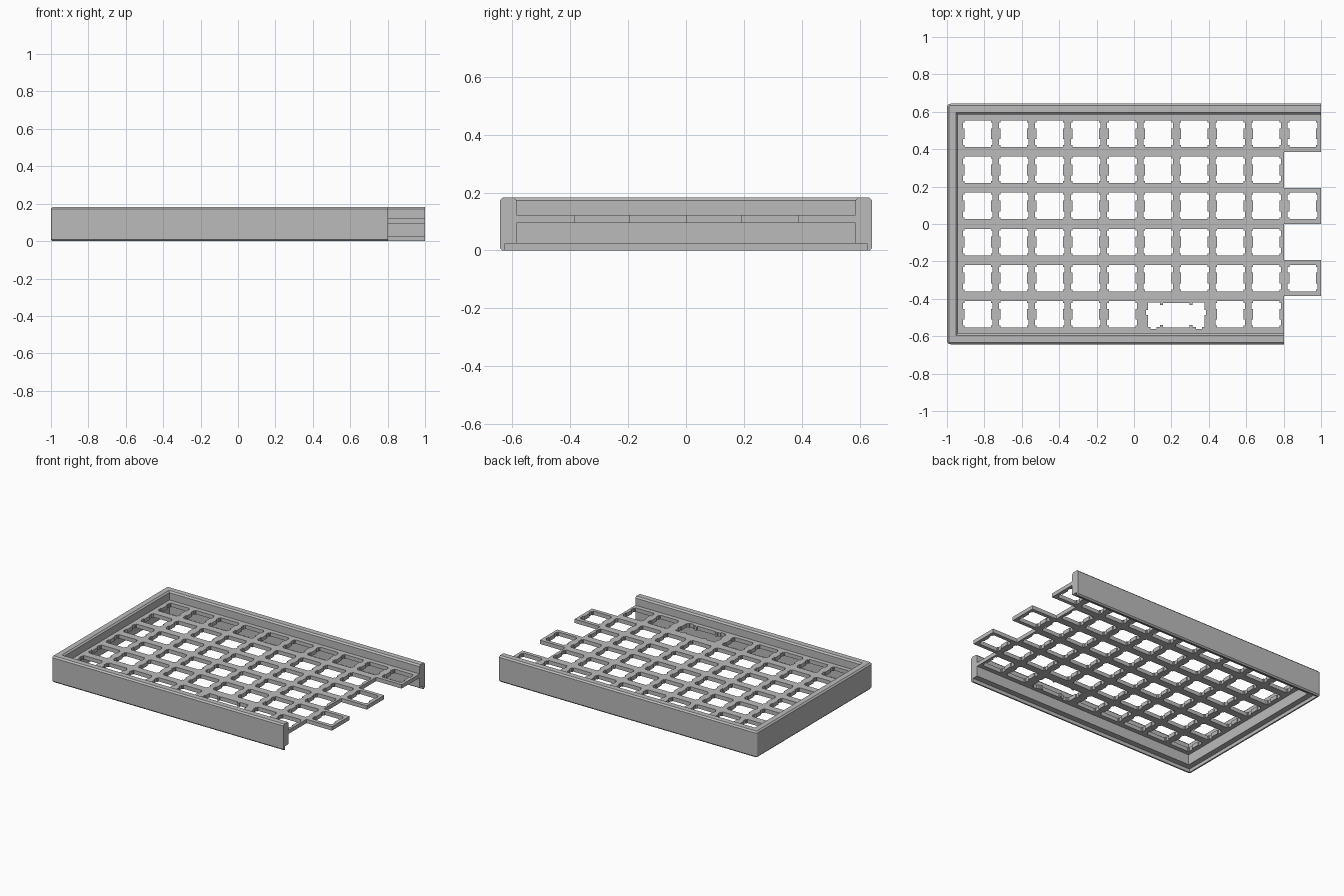
import bpy, bmesh, math
from mathutils import Vector

cube = bpy.data.objects.get("Cube")
if cube:
    bpy.data.objects.remove(cube, do_unlink=True)

PITCH = 0.193                 # spacing between keys
MM = PITCH / 19.05            # one millimetre in model units
HALF_Y, FRONT_END = 0.643, 0.8025
PLATE_LOW, PLATE_HIGH = 0.095, 0.122

grey = bpy.data.materials.new("case grey")
grey.use_nodes = True
colour = (0.5, 0.5, 0.5, 1)
grey.diffuse_color = colour
grey.node_tree.nodes["Principled BSDF"].inputs["Base Color"].default_value = colour


def add_object(name, bm):
    bmesh.ops.remove_doubles(bm, verts=bm.verts, dist=1e-5)
    bmesh.ops.recalc_face_normals(bm, faces=bm.faces)
    mesh = bpy.data.meshes.new(name)
    bm.to_mesh(mesh)
    bm.free()
    mesh.materials.clear()
    mesh.materials.append(grey)
    obj = bpy.data.objects.new(name, mesh)
    bpy.context.collection.objects.link(obj)
    return obj


# Case wall: a chamfered, rebated section swept around three sides
SECTION = [(0, 0.009), (0, 0.173), (0.01, 0.183), (0.048, 0.183), (0.058, 0.173),
           (0.058, 0.024), (0.018, 0.024), (0.018, 0), (0.008, 0)]   # inset, height
RADIUS, STEPS = 0.018, 4


def corner_point(side, angle, inset):
    reach = max(inset, RADIUS)
    grow = max(RADIUS - inset, 0)
    return (-1 + reach + grow * math.cos(angle),
            side * (HALF_Y - reach) + grow * math.sin(angle))


def wall_stations(inset):
    points = [(1, HALF_Y - inset)]
    for side, start in ((1, math.pi / 2), (-1, math.pi)):
        for i in range(STEPS + 1):
            points.append(corner_point(side, start + i / STEPS * math.pi / 2, inset))
    points.append((FRONT_END, inset - HALF_Y))
    return points


bm = bmesh.new()
rails = [[bm.verts.new((x, y, z)) for x, y in wall_stations(d)] for d, z in SECTION]
for a, b in zip(rails, rails[1:] + rails[:1]):
    for i in range(len(a) - 1):
        bm.faces.new((a[i], a[i + 1], b[i + 1], b[i]))
for end in (0, -1):
    bm.faces.new([rail[end] for rail in rails])
add_object("case_wall", bm)


# Key plate: flat outline with switch openings
def mirrored(half):
    """Complete a top-to-bottom right half outline with its left half."""
    return half + [(-x, y) for x, y in reversed(half)]


SWITCH = mirrored([(7, 7), (7, 6), (7.8, 6), (7.8, 2.9), (7, 2.9),
                   (7, -2.9), (7.8, -2.9), (7.8, -6), (7, -6), (7, -7)])
WIDE_SWITCH = mirrored([(7, 6), (7, 5), (8.5, 5), (8.5, 6.1), (15, 6.1), (15, 2.3),
                        (15.8, 2.3), (15.8, -0.5), (15, -0.5), (15, -6.8), (13.5, -6.8),
                        (13.5, -7.8), (10.4, -7.8), (10.4, -6.8), (8.5, -6.8),
                        (8.5, -5.8), (7, -5.8), (7, -7)])


def key_centre(col, row):
    return -0.836 + PITCH * col, PITCH * (2.5 - row)


def opening(shape, col, row):
    cx, cy = key_centre(col, row)
    return [(cx + x * MM, cy + y * MM) for x, y in shape]


# Right edge steps in and out with alternate rows
outline = [(-0.945, -0.59), (-0.945, 0.59)]
for row in range(6):
    x = FRONT_END if row % 2 else 1
    top = 0.59 if row == 0 else PITCH * (3 - row)
    bottom = -0.59 if row == 5 else PITCH * (2 - row)
    outline += [(x, top), (x, bottom)]

loops = [outline, opening(WIDE_SWITCH, 5.5, 5)]
for row in range(6):
    for col in range(9 if row % 2 else 10):
        if row != 5 or col not in (5, 6):
            loops.append(opening(SWITCH, col, row))

curve = bpy.data.curves.new("plate_outline", 'CURVE')
curve.dimensions = '2D'
curve.fill_mode = 'BOTH'
curve.extrude = (PLATE_HIGH - PLATE_LOW) / 2
for loop in loops:
    spline = curve.splines.new('POLY')
    spline.points.add(len(loop) - 1)
    for point, (x, y) in zip(spline.points, loop):
        point.co = (x, y, 0, 1)
    spline.use_cyclic_u = True
helper = bpy.data.objects.new("plate_outline", curve)
bpy.context.collection.objects.link(helper)
bpy.context.view_layer.update()
filled = bpy.data.meshes.new_from_object(
    helper.evaluated_get(bpy.context.evaluated_depsgraph_get()))
bpy.data.objects.remove(helper, do_unlink=True)

bm = bmesh.new()
bm.from_mesh(filled)
bpy.data.meshes.remove(filled)
for face in bm.faces:
    face.smooth = False
bmesh.ops.translate(bm, verts=bm.verts, vec=Vector((0, 0, (PLATE_LOW + PLATE_HIGH) / 2)))
add_object("key_plate", bm)
